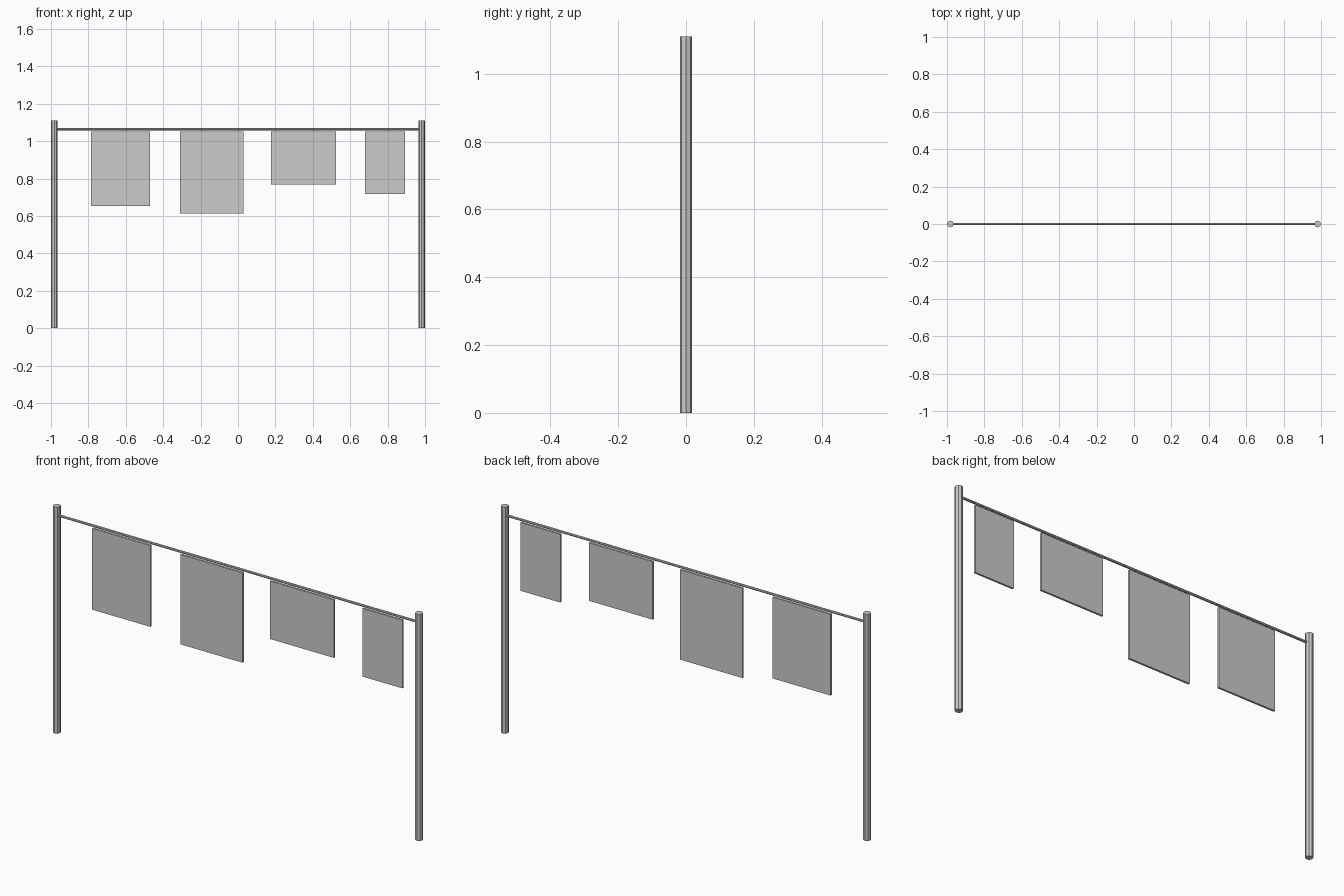
import bpy
import math

cube = bpy.data.objects.get("Cube")
if cube:
    bpy.data.objects.remove(cube, do_unlink=True)

grey = bpy.data.materials.new("plain grey")
grey.use_nodes = True
colour = (0.6, 0.6, 0.6, 1)
grey.diffuse_color = colour
grey.node_tree.nodes["Principled BSDF"].inputs["Base Color"].default_value = colour


def finish(name):
    obj = bpy.context.object
    obj.name = name
    obj.data.materials.append(grey)
    return obj


def cylinder(name, radius, length, location, sides, rotation=(0, 0, 0)):
    bpy.ops.mesh.primitive_cylinder_add(vertices=sides, radius=radius, depth=length,
                                        location=location, rotation=rotation)
    return finish(name)


# Upright posts
POST_RADIUS, POST_HEIGHT = 0.018, 1.11
POST_X = 1 - POST_RADIUS
for side, sign in (("left", 1), ("right", -1)):
    cylinder(side + "_post", POST_RADIUS, POST_HEIGHT,
             (sign * POST_X, 0, POST_HEIGHT / 2), 8)

# Thin rail between the posts
cylinder("rail", 0.006, 2 * POST_X, (0, 0, 1.064), 8, (0, math.pi / 2, 0))

# Hanging cloths: centre x, width, drop
CLOTH_TOP = 1.052
cloths = [(-0.629, 0.316, 0.398), (-0.14, 0.338, 0.44),
          (0.35, 0.346, 0.284), (0.786, 0.216, 0.334)]
for number, (x, width, drop) in enumerate(cloths, 1):
    bpy.ops.mesh.primitive_cube_add(size=1, location=(x, 0, CLOTH_TOP - drop / 2))
    cloth = finish(f"hanging_cloth_{number}")
    cloth.scale = (width, 0.01, drop)
